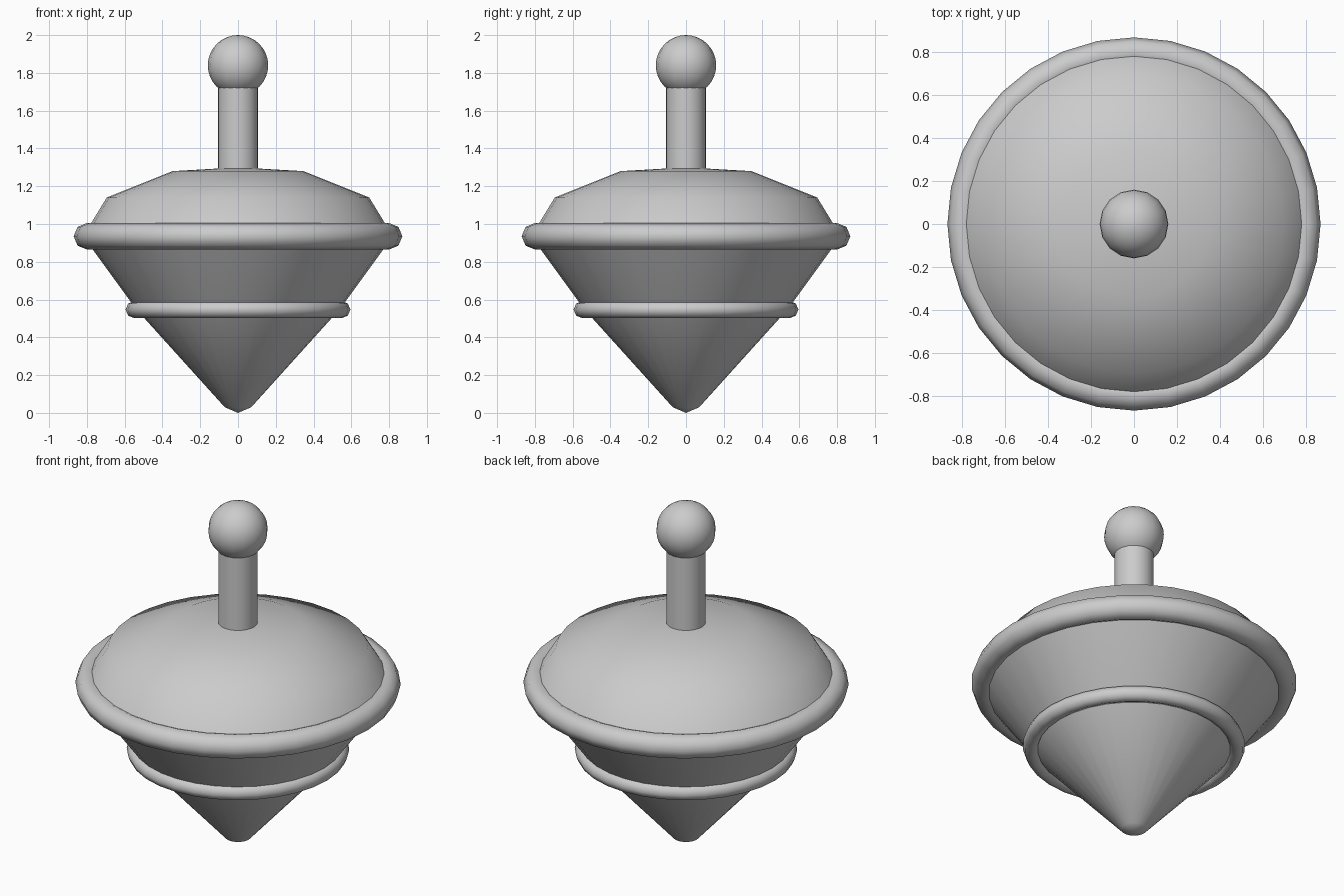
import bpy
import math

cube = bpy.data.objects.get("Cube")
if cube:
    bpy.data.objects.remove(cube)

SIDES = 32

grey = bpy.data.materials.new("plain_grey")
grey.use_nodes = True
colour = (0.6, 0.6, 0.6, 1)
grey.diffuse_color = colour
grey.node_tree.nodes["Principled BSDF"].inputs["Base Color"].default_value = colour


def finish(name, angle):
    obj = bpy.context.object
    obj.name = name
    obj.data.materials.append(grey)
    bpy.ops.object.shade_smooth_by_angle(angle=math.radians(angle))
    return obj


def lathe(name, profile, angle):
    """Spin a (radius, height) profile, bottom to top, between two poles."""
    verts = [(0, 0, profile[0][1])]
    for r, z in profile[1:-1]:
        for i in range(SIDES):
            a = math.tau * i / SIDES
            verts.append((r * math.cos(a), r * math.sin(a), z))
    verts.append((0, 0, profile[-1][1]))
    top, rows = len(verts) - 1, len(profile) - 2
    faces = []
    for i in range(SIDES):
        j = (i + 1) % SIDES
        faces.append((0, 1 + j, 1 + i))
        for k in range(rows - 1):
            a, b = 1 + k * SIDES, 1 + (k + 1) * SIDES
            faces.append((a + i, a + j, b + j, b + i))
        last = 1 + (rows - 1) * SIDES
        faces.append((last + i, last + j, top))
    mesh = bpy.data.meshes.new(name)
    mesh.from_pydata(verts, [], faces)
    obj = bpy.data.objects.new(name, mesh)
    bpy.context.collection.objects.link(obj)
    bpy.ops.object.select_all(action='DESELECT')
    obj.select_set(True)
    bpy.context.view_layer.objects.active = obj
    return finish(name, angle)


def ring(name, radius, thickness, z):
    bpy.ops.mesh.primitive_torus_add(
        major_radius=radius, minor_radius=thickness, major_segments=SIDES,
        minor_segments=8, location=(0, 0, z))
    finish(name, 60)


# Spinning body: pointed cone below, shallow dome above
lathe("body", [(0, 0), (0.07, 0.03), (0.54, 0.55), (0.82, 0.935),
               (0.695, 1.14), (0.345, 1.28), (0, 1.3)], 50)

# Raised bands around the body
ring("wide_band", 0.80, 0.07, 0.935)
ring("narrow_band", 0.55, 0.045, 0.547)

# Handle
bpy.ops.mesh.primitive_cylinder_add(vertices=SIDES, radius=0.105, depth=0.5,
                                    location=(0, 0, 1.51))
finish("stem", 40)
bpy.ops.mesh.primitive_uv_sphere_add(segments=16, ring_count=16, radius=0.16,
                                     location=(0, 0, 1.84))
finish("knob", 60)
